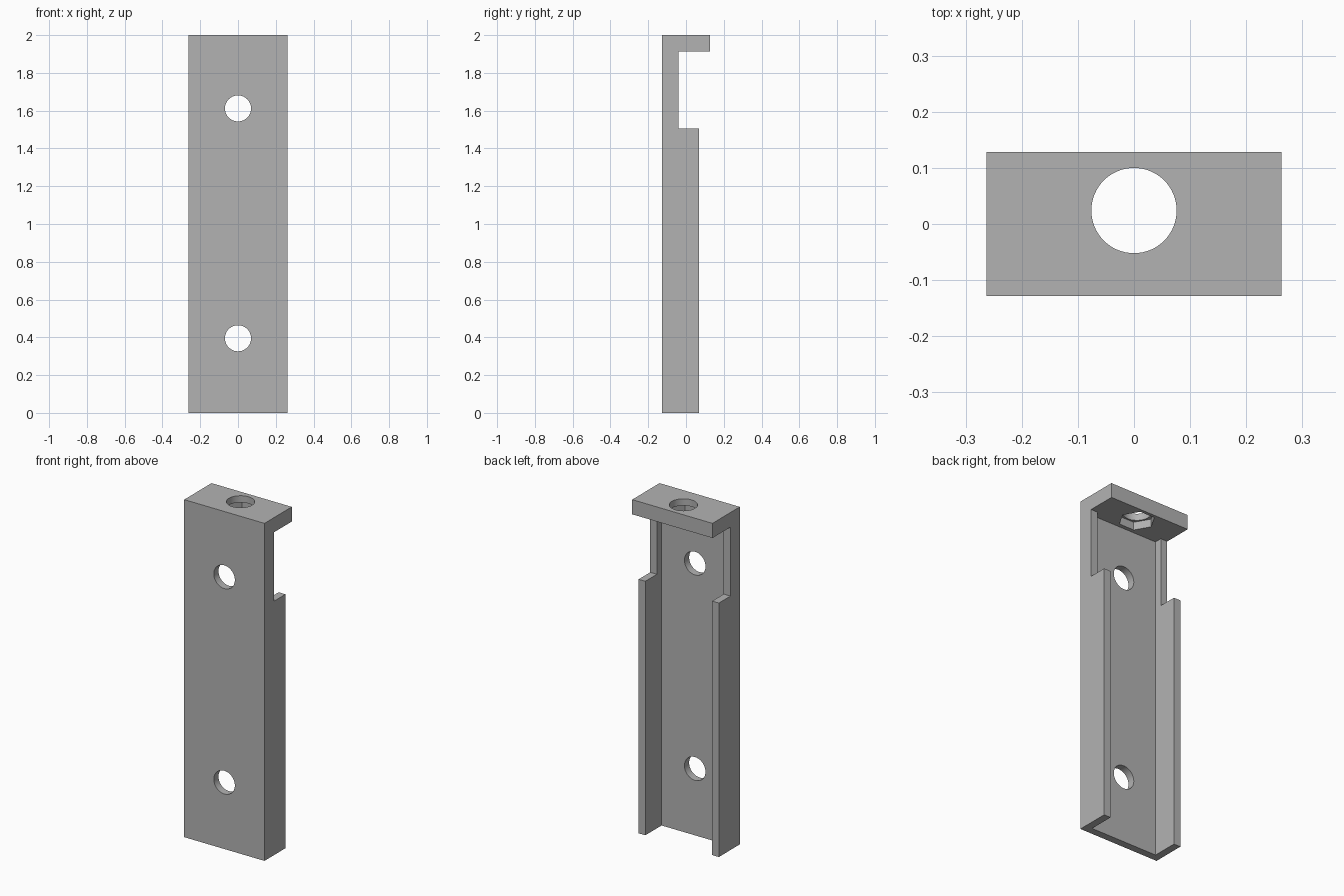
import bpy
import bmesh
from math import pi
from mathutils import Matrix, Vector

cube = bpy.data.objects.get("Cube")
if cube:
    bpy.data.objects.remove(cube, do_unlink=True)

# Overall sizes
HALF_W, FRONT, FLOOR = 0.263, -0.128, -0.084
NOTCH_Y, RAIL_Y, LIP_Y = -0.04, 0.068, 0.128
NOTCH_Z, LIP_Z, TOP = 1.505, 1.913, 2.0
WALL = 0.044

grey = bpy.data.materials.new("plain_grey")
grey.use_nodes = True
grey.diffuse_color = (0.45, 0.45, 0.45, 1)
grey.node_tree.nodes["Principled BSDF"].inputs["Base Color"].default_value = grey.diffuse_color


def make_object(name, bm):
    bmesh.ops.recalc_face_normals(bm, faces=bm.faces)
    mesh = bpy.data.meshes.new(name)
    bm.to_mesh(mesh)
    bm.free()
    mesh.materials.append(grey)
    obj = bpy.data.objects.new(name, mesh)
    bpy.context.collection.objects.link(obj)
    return obj


def extrude_profile(name, points, half_width):
    """Sweep a side profile of (y, z) points across x."""
    bm = bmesh.new()
    face = bm.faces.new([bm.verts.new((-half_width, y, z)) for y, z in points])
    swept = bmesh.ops.extrude_face_region(bm, geom=[face])["geom"]
    moved = [v for v in swept if isinstance(v, bmesh.types.BMVert)]
    bmesh.ops.translate(bm, verts=moved, vec=(2 * half_width, 0, 0))
    return make_object(name, bm)


def prism(name, centre, radius, depth, sides, axis="Z"):
    bm = bmesh.new()
    turn = Matrix.Rotation(pi / 2, 4, "X") if axis == "Y" else Matrix.Rotation(pi / 2, 4, "Z")
    bmesh.ops.create_cone(bm, cap_ends=True, segments=sides, radius1=radius,
                          radius2=radius, depth=depth,
                          matrix=Matrix.Translation(Vector(centre)) @ turn)
    return make_object(name, bm)


# Bracket body: stepped side rails with an overhanging top lip
bracket = extrude_profile("bracket", [
    (FRONT, 0), (RAIL_Y, 0), (RAIL_Y, NOTCH_Z), (NOTCH_Y, NOTCH_Z),
    (NOTCH_Y, LIP_Z), (LIP_Y, LIP_Z), (LIP_Y, TOP), (FRONT, TOP)], HALF_W)

# Channel hollowed between the rails, open at the back and bottom
channel = extrude_profile("channel_cutter", [
    (FLOOR, -0.1), (0.3, -0.1), (0.3, LIP_Z), (FLOOR, LIP_Z)], HALF_W - WALL)

# Screw holes, lip bore and hexagonal nut pocket
cutters = [channel]
for label, z in (("lower", 0.395), ("upper", 1.612)):
    cutters.append(prism(label + "_hole_cutter", (0, -0.1, z), 0.069, 0.2, 64, "Y"))
cutters.append(prism("bore_cutter", (0, 0.024, 1.95), 0.076, 0.3, 64))
pocket = prism("nut_pocket_cutter", (0, 0.024, 1.91), 0.098, 0.1, 6)
# Turn the pocket so its corners point along x
corner = max(pocket.data.vertices, key=lambda v: abs(v.co.x))
if abs(corner.co.x) < 0.095:
    pocket.data.transform(Matrix.Translation((0, 0.024, 0))
                          @ Matrix.Rotation(pi / 2, 4, "Z")
                          @ Matrix.Translation((0, -0.024, 0)))
cutters.append(pocket)

for cutter in cutters:
    cut = bracket.modifiers.new(cutter.name, "BOOLEAN")
    cut.operation = "DIFFERENCE"
    cut.solver = "EXACT"
    cut.object = cutter
    cutter.hide_render = True
    cutter.hide_set(True)

# Smooth the round holes while keeping the flat faces crisp
bpy.context.view_layer.objects.active = bracket
bracket.select_set(True)
for modifier in list(bracket.modifiers):
    bpy.ops.object.modifier_apply(modifier=modifier.name)
bpy.ops.object.shade_smooth_by_angle(angle=pi / 6)
for cutter in cutters:
    bpy.data.objects.remove(cutter, do_unlink=True)
